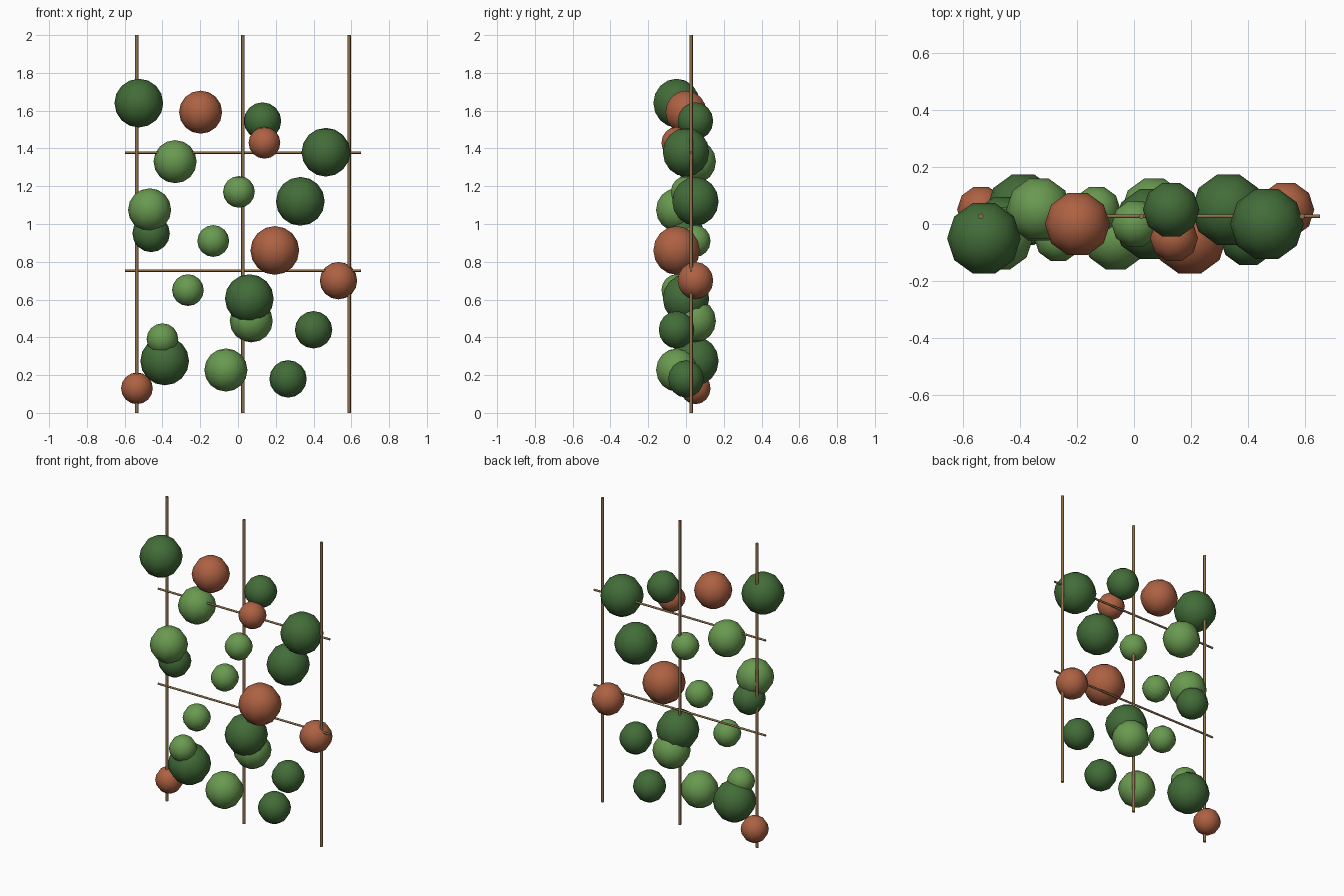
import bpy, math

def material(name, rgb):
    m = bpy.data.materials.new(name)
    m.diffuse_color = (*rgb, 1)
    return m

WOOD = material("wood", (0.27, 0.16, 0.07))
DARK = material("dark_leaf", (0.055, 0.15, 0.04))
LIGHT = material("light_leaf", (0.14, 0.32, 0.08))
RUST = material("rust_bloom", (0.42, 0.12, 0.055))
FRAME_Y = 0.027

def finish(name, mat):
    ob = bpy.context.object
    ob.name = name
    ob.data.materials.append(mat)
    return ob

def rod(name, loc, radius, length, rot=(0, 0, 0)):
    bpy.ops.mesh.primitive_cylinder_add(vertices=8, radius=radius, depth=length,
                                        location=loc, rotation=rot)
    finish(name, WOOD)
    bpy.ops.object.shade_smooth_by_angle(angle=math.radians(50))

# Trellis posts
for x in (-0.536, 0.026, 0.588):
    rod("trellis_post", (x, FRAME_Y, 1.0), 0.0095, 2.0)

# Trellis rails
for z in (0.753, 1.378):
    rod("trellis_rail", (0.026, FRAME_Y, z), 0.0065, 1.25, (0, math.pi / 2, 0))

# Climbing foliage clumps and blooms: x, y, z, radius
clumps = {
    ("dark_foliage", DARK): [
        (-0.525, -0.05, 1.64, 0.129), (0.13, 0.05, 1.545, 0.099),
        (0.465, 0, 1.38, 0.129), (0.33, 0.05, 1.12, 0.129),
        (-0.46, 0, 0.95, 0.099), (0.06, 0, 0.605, 0.129),
        (0.40, -0.05, 0.44, 0.099), (-0.388, 0.05, 0.275, 0.129),
        (0.265, 0, 0.18, 0.099)],
    ("light_foliage", LIGHT): [
        (-0.333, 0.05, 1.33, 0.114), (0.005, 0, 1.17, 0.084),
        (-0.468, -0.05, 1.075, 0.114), (-0.131, 0.05, 0.91, 0.084),
        (-0.265, -0.05, 0.65, 0.084), (0.07, 0.05, 0.487, 0.114),
        (-0.40, 0, 0.39, 0.084), (-0.064, -0.05, 0.227, 0.114)],
    ("bloom", RUST): [
        (-0.198, 0, 1.592, 0.114), (0.14, -0.05, 1.43, 0.084),
        (0.195, -0.05, 0.86, 0.129), (0.532, 0.05, 0.70, 0.099),
        (-0.535, 0.05, 0.13, 0.084)],
}
for (name, mat), balls in clumps.items():
    for x, y, z, r in balls:
        bpy.ops.mesh.primitive_uv_sphere_add(segments=10, ring_count=8, radius=r,
                                             location=(x, y, z),
                                             rotation=(0, 0, math.pi / 2))
        ob = finish(name, mat)
        # keep a flat side facing front and back
        vx = max(abs((ob.rotation_euler.to_matrix() @ v.co).x) for v in ob.data.vertices)
        if vx < r * 0.99:
            ob.rotation_euler.z = 0
        bpy.ops.object.shade_smooth()
